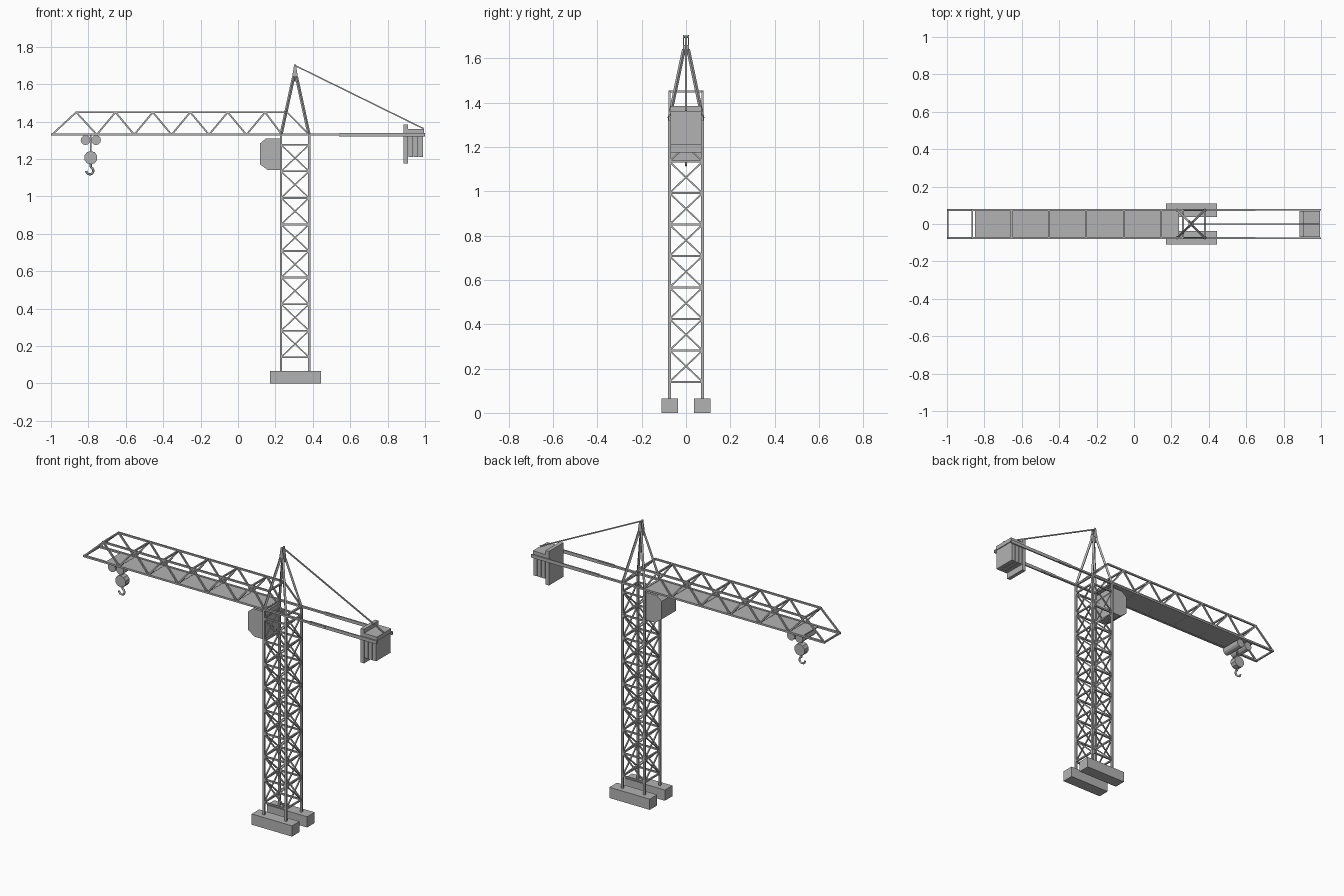
import bpy, bmesh, math
from mathutils import Vector, Matrix

if "Cube" in bpy.data.objects:
    bpy.data.objects.remove(bpy.data.objects["Cube"], do_unlink=True)

steel = bpy.data.materials.new("grey_steel")
steel.use_nodes = True
GREY = (0.45, 0.45, 0.45, 1)
steel.diffuse_color = GREY
steel.node_tree.nodes["Principled BSDF"].inputs["Base Color"].default_value = GREY


def finish(name, bm):
    bmesh.ops.recalc_face_normals(bm, faces=bm.faces)
    mesh = bpy.data.meshes.new(name)
    bm.to_mesh(mesh)
    bm.free()
    mesh.materials.append(steel)
    obj = bpy.data.objects.new(name, mesh)
    bpy.context.collection.objects.link(obj)
    return obj


def block(bm, lo, hi):
    lo, hi = Vector(lo), Vector(hi)
    m = Matrix.Translation((lo + hi) / 2) @ Matrix.Diagonal((*(hi - lo), 1))
    bmesh.ops.create_cube(bm, size=1, matrix=m)


def beam(bm, a, b, w=0.009, h=None):
    """Square bar from a to b; w is the horizontal width, h the other one."""
    a, b = Vector(a), Vector(b)
    d = (b - a).normalized()
    up = Vector((0, 0, 1)) if abs(d.z) < 0.99 else Vector((1, 0, 0))
    side = up.cross(d).normalized()
    rot = Matrix((side, d.cross(side), d)).transposed().to_4x4()
    size = Matrix.Diagonal((w, h or w, (b - a).length, 1))
    bmesh.ops.create_cube(bm, size=1, matrix=Matrix.Translation((a + b) / 2) @ rot @ size)


def drum(bm, x, z, r, half, n=12):
    m = Matrix.Translation((x, 0, z)) @ Matrix.Rotation(math.pi / 2, 4, "X")
    bmesh.ops.create_cone(bm, cap_ends=True, segments=n, radius1=r, radius2=r,
                          depth=2 * half, matrix=m)


def extrude_profile(bm, pts, y0, y1):
    face = bm.faces.new([bm.verts.new((x, y0, z)) for x, z in pts])
    ext = bmesh.ops.extrude_face_region(bm, geom=[face])["geom"]
    bmesh.ops.translate(bm, verts=[v for v in ext if isinstance(v, bmesh.types.BMVert)],
                        vec=(0, y1 - y0, 0))


MX, HALF, DECK, TOP = 0.305, 0.075, 1.33, 1.45
corners = [(MX + sx * HALF, sy * HALF) for sx, sy in ((-1, -1), (1, -1), (1, 1), (-1, 1))]
sides = list(zip(corners, corners[1:] + corners[:1]))

# Foundation blocks
bm = bmesh.new()
for s in (-1, 1):
    ya, yb = sorted((s * 0.037, s * 0.11))
    block(bm, (0.17, ya, 0), (0.445, yb, 0.066))
finish("foundation_blocks", bm)

# Mast legs
bm = bmesh.new()
for x, y in corners:
    beam(bm, (x, y, 0.06), (x, y, DECK), 0.013)
finish("mast_legs", bm)

# Mast lattice
bm = bmesh.new()
PANEL = 0.142
for i in range(9):
    z = 0.14 + i * PANEL
    for a, b in sides:
        beam(bm, (*a, z), (*b, z))
        if i < 8:
            beam(bm, (*a, z), (*b, z + PANEL), 0.007)
            beam(bm, (*b, z), (*a, z + PANEL), 0.007)
for a, b in sides:
    beam(bm, (*a, DECK), (*b, DECK), 0.011)
finish("mast_lattice", bm)

# Tower peak
bm = bmesh.new()
for x, y in corners:
    beam(bm, (x, y, DECK), (MX + (x - MX) * 0.1, y * 0.13, 1.64), 0.012)
block(bm, (MX - 0.014, -0.013, 1.615), (MX + 0.014, 0.013, 1.66))
for y in (-0.013, 0.009):
    extrude_profile(bm, [(MX - 0.013, 1.65), (MX + 0.013, 1.65),
                         (MX + 0.005, 1.705), (MX - 0.005, 1.705)], y, y + 0.004)
drum(bm, MX, 1.698, 0.005, 0.013, 8)
finish("tower_peak", bm)

# Jib and counter jib chords
bm = bmesh.new()
for y in (-HALF, HALF):
    beam(bm, (-1, y, DECK), (0.65, y, DECK), 0.013, 0.011)
    beam(bm, (0.54, y, DECK), (1, y, DECK), 0.008, 0.02)
    beam(bm, (-0.87, y, TOP), (0.265, y, TOP), 0.01)
finish("jib_chords", bm)

# Jib lattice: zigzag on both sides with cross bars at each node
bm = bmesh.new()
nodes = [(-0.995, DECK), (-0.865, TOP)]
nodes += [(-0.755 + 0.1 * i, TOP if i % 2 else DECK) for i in range(10)]
nodes += [(0.235, DECK)]
for (xa, za), (xb, zb) in zip(nodes, nodes[1:]):
    for y in (-HALF, HALF):
        beam(bm, (xa, y, za), (xb, y, zb), 0.009)
for y in (-HALF, HALF):
    beam(bm, (0.262, y, TOP), (0.38, y, DECK), 0.008)
for x, z in nodes + [(0.262, TOP)]:
    beam(bm, (x, -HALF, z), (x, HALF, z), 0.009)
finish("jib_lattice", bm)

# Walkway plate along the jib
bm = bmesh.new()
block(bm, (-0.85, -0.07, DECK - 0.004), (0.23, 0.07, DECK + 0.003))
finish("jib_walkway", bm)

# Operator cabin
bm = bmesh.new()
extrude_profile(bm, [(0.15, 1.31), (0.23, 1.31), (0.23, 1.14), (0.16, 1.14),
                     (0.117, 1.172), (0.117, 1.283)], -0.07, 0.07)
finish("cabin", bm)

# Counterweight slabs
bm = bmesh.new()
block(bm, (0.885, -0.07, 1.175), (0.908, 0.07, 1.385))
for i in range(3):
    x = 0.912 + i * 0.027
    block(bm, (x, -0.07, 1.21), (x + 0.024, 0.07, 1.345))
block(bm, (0.908, -0.07, 1.335), (0.995, 0.07, 1.36))
finish("counterweight", bm)

# Tie rod from the peak to the counterweight
bm = bmesh.new()
beam(bm, (MX, 0, 1.7), (0.993, 0, 1.362), 0.007)
finish("tie_rod", bm)

# Trolley rollers, hoist rope and pulley
HX = -0.787
bm = bmesh.new()
for x in (HX - 0.028, HX + 0.028):
    drum(bm, x, 1.301, 0.026, 0.065)
finish("trolley_rollers", bm)

bm = bmesh.new()
beam(bm, (HX, 0, 1.325), (HX, 0, 1.21), 0.006)
finish("hoist_rope", bm)

bm = bmesh.new()
drum(bm, HX, 1.207, 0.036, 0.02, 10)
finish("hook_pulley", bm)

# Hook swept along a short curve
path = [(HX, 1.18), (HX, 1.158)]
for i in range(9):
    t = math.radians(70 - i * 31)
    path.append((HX - 0.005 + 0.019 * math.cos(t), 1.137 + 0.019 * math.sin(t)))
curve = bpy.data.curves.new("hook", "CURVE")
curve.dimensions = "3D"
curve.bevel_depth = 0.006
curve.bevel_resolution = 1
curve.use_fill_caps = True
spline = curve.splines.new("POLY")
spline.points.add(len(path) - 1)
for p, (x, z) in zip(spline.points, path):
    p.co = (x, 0, z, 1)
curve.materials.append(steel)
bpy.context.collection.objects.link(bpy.data.objects.new("hook", curve))
